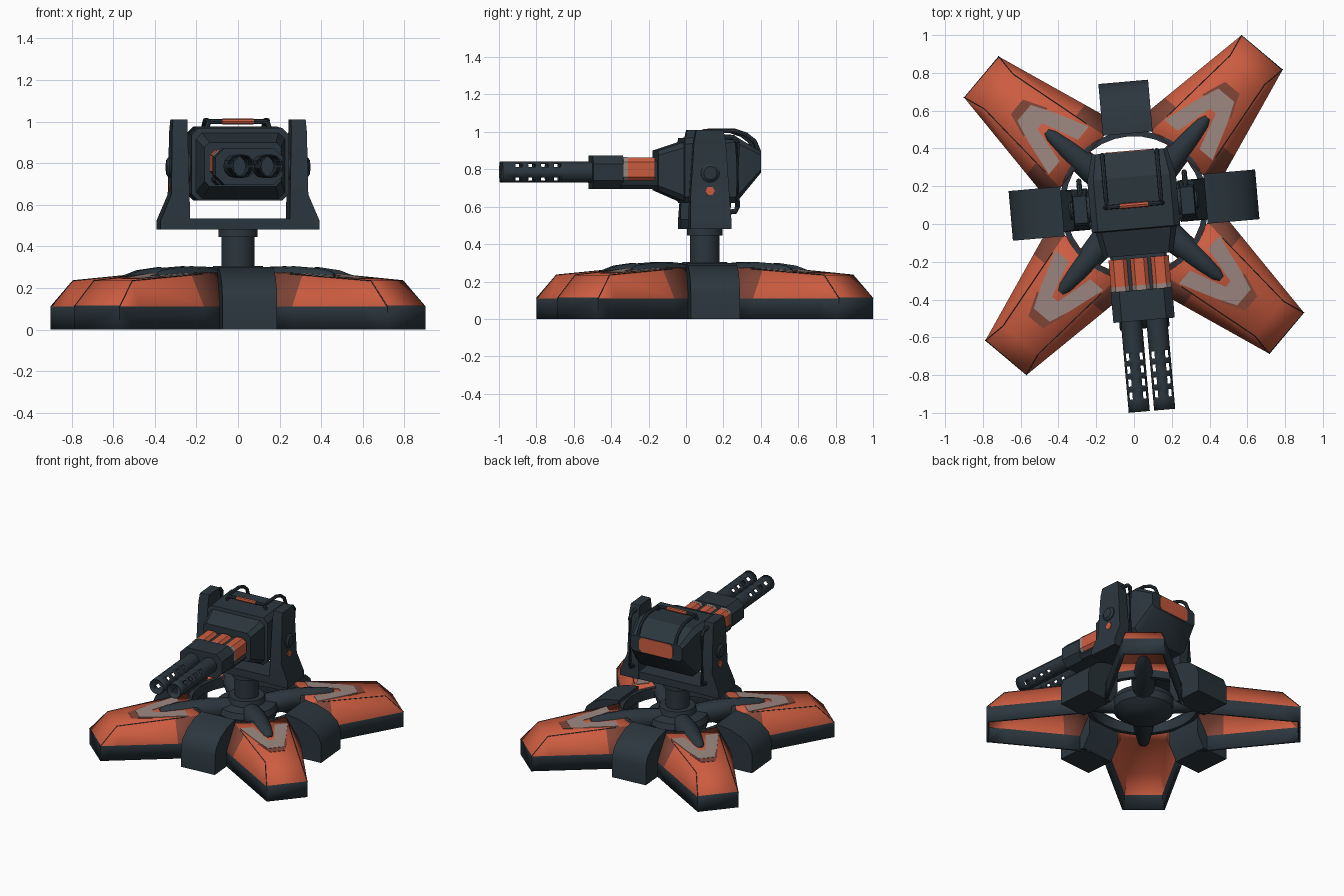
import bpy, bmesh
from math import sin, cos, pi, radians
from mathutils import Matrix, Vector

cube = bpy.data.objects.get("Cube")
if cube:
    bpy.data.objects.remove(cube, do_unlink=True)


def material(name, rgb):
    m = bpy.data.materials.new(name)
    m.use_nodes = True
    m.diffuse_color = (*rgb, 1)
    m.node_tree.nodes["Principled BSDF"].inputs["Base Color"].default_value = (*rgb, 1)
    return m


slate = material("dark slate", (0.024, 0.037, 0.047))
orange = material("burnt orange", (0.6, 0.107, 0.051))
grey = material("worn grey", (0.33, 0.24, 0.215))
brown = material("scorched brown", (0.22, 0.06, 0.038))

# Whole model is turned slightly about its column
TURN = Matrix.Translation((0, 0.1, 0)) @ Matrix.Rotation(radians(5), 4, "Z")
made = {32: [], 76: []}  # objects grouped by smoothing angle


def spun(deg):
    return Matrix.Rotation(radians(deg), 4, "Z")


def loft(name, rings, mats=slate, xf=None, closed=True, caps=(True, True),
         loop=False, rule=None, shell=0, drop=None, smooth=32):
    """Skin a list of point rings; rule(face centre) picks the material."""
    bm = bmesh.new()
    vs = [[bm.verts.new(p) for p in r] for r in rings]
    n = len(rings[0])
    pairs = list(zip(vs, vs[1:])) + ([(vs[-1], vs[0])] if loop else [])
    for i, (a, b) in enumerate(pairs):
        for j in range(n if closed else n - 1):
            if drop and drop(i, j):
                continue
            k = (j + 1) % n
            bm.faces.new((a[j], a[k], b[k], b[j]))
    if not loop:
        for want, ring in zip(caps, (vs[0], vs[-1])):
            if want:
                bm.faces.new(ring)
    bmesh.ops.recalc_face_normals(bm, faces=bm.faces)
    if rule:
        for f in bm.faces:
            f.material_index = rule(f.calc_center_median())
    me = bpy.data.meshes.new(name)
    bm.to_mesh(me)
    bm.free()
    for m in (mats if isinstance(mats, list) else [mats]):
        me.materials.append(m)
    ob = bpy.data.objects.new(name, me)
    bpy.context.collection.objects.link(ob)
    ob.matrix_world = TURN @ (xf or Matrix())
    if shell:
        s = ob.modifiers.new("shell", "SOLIDIFY")
        s.thickness, s.offset = shell, -1
    made[smooth].append(ob)


def rect(x0, x1, y0, y1, z):
    return [(x0, y0, z), (x1, y0, z), (x1, y1, z), (x0, y1, z)]


def box(name, x, y, z, mat=slate):
    loft(name, [rect(*x, *y, z[0]), rect(*x, *y, z[1])], mat)


def octo(y, hx, z0, z1, c, cx=0):
    """Chamfered rectangle facing along y."""
    pts = [(hx, z0 + c), (hx, z1 - c), (hx - c, z1), (c - hx, z1),
           (-hx, z1 - c), (-hx, z0 + c), (c - hx, z0), (hx - c, z0)]
    return [(cx + x, y, z) for x, z in pts]


def tube(name, path, radii, n=8, mat=slate, xf=None, **kw):
    path = [Vector(p) for p in path]
    if not isinstance(radii, list):
        radii = [radii] * len(path)
    rings = []
    for i, p in enumerate(path):
        d = path[min(i + 1, len(path) - 1)] - path[max(i - 1, 0)]
        q = d.to_track_quat("Z", "Y")
        rings.append([p + q @ Vector((radii[i] * cos(2 * pi * j / n),
                                      radii[i] * sin(2 * pi * j / n), 0)) for j in range(n)])
    loft(name, rings, mat, xf, **kw)


def lathe(name, profile):
    tube(name, [(0, 0, z) for r, z in profile], [r for r, z in profile], 32)


# Legs: hollow tapering shells with a dark rim
END, TOP, INNER = 1.056, 0.935, 0.36
def half(u): return 0.142 + 0.19 * (END - u)
def flat(u): return half(u) - 0.045 - 0.085 * (TOP - u)
def roof(u): return 0.235 + 0.07 * (TOP - u)


def leg_ring(u):
    right = [(u, half(u), 0), (u, half(u), 0.11), (u, flat(u), roof(u))]
    return right + [(x, -y, z) for x, y, z in reversed(right)]


tip = [(END, 0.142, 0), (END, 0.142, 0.11), (END - 0.004, 0.139, 0.115)]
tip += [(x, -y, z) for x, y, z in reversed(tip)]


def leg_paint(c):
    if c.z < 0.1:
        return 0
    return 2 if c.x < 0.5 and abs(c.y) > 0.15 else 1


def plate(name, pts, lift, mat, xf):
    """Thin painted plate lying on the leg roof."""
    loft(name, [[(u, v, roof(u) + h) for u, v in pts] for h in (0, lift)], mat, xf)


for k in range(4):
    xf = spun(45 + 90 * k)
    loft("leg", [leg_ring(u) for u in (INNER, 0.54, TOP)] + [tip], [slate, orange, brown],
         xf, closed=False, caps=(False, True), rule=leg_paint, shell=0.022, smooth=76)
    plate("scorched_tip", [(0.68, -0.1), (0.81, -0.05), (0.81, 0.05), (0.68, 0.1)], 0.002, brown, xf)
    plate("grey_chevron_tip", [(0.65, -0.1), (0.76, -0.055), (0.76, 0.055), (0.65, 0.1)], 0.004, grey, xf)
    for s in (-1, 1):
        plate("grey_chevron_arm", [(0.65, s * 0.1), (0.65, s * 0.02), (0.45, s * 0.075), (0.45, s * 0.165)],
              0.004, grey, xf)
        tube("panel_seam", [(END, s * 0.142, 0.11), (TOP, s * flat(TOP), roof(TOP)),
                            (0.47, s * flat(0.47), roof(0.47))], 0.0025, 5, slate, xf)
    # Claw arm reaching from the hub over the leg
    tube("claw_arm", [(0.1, 0, 0.215), (0.25, 0, 0.228), (0.36, 0, 0.238), (0.48, 0, 0.245),
                      (0.57, 0, 0.25), (0.605, 0, 0.25)],
         [0.07, 0.075, 0.067, 0.052, 0.036, 0.018], 12, slate, xf)

    # Saddle box bridging two neighbouring legs
    side = [(0.655, 0), (0.655, 0.14), (0.63, 0.2), (0.57, 0.25), (0.48, 0.285), (0.38, 0.3), (0.38, 0.1), (0.44, 0)]
    loft("saddle_box", [[(x, w, z) for x, z in side] for w in (-0.132, 0.132)], slate, spun(90 * k))

# Ring joining the legs
loft("base_ring", [[(r * cos(a), r * sin(a), z) for r, z in
                    ((0.365, 0.2), (0.395, 0.2), (0.395, 0.275), (0.365, 0.275))]
                   for a in [2 * pi * i / 32 for i in range(32)]], loop=True)

# Hub, column and collar
lathe("hub", [(0.06, 0.095), (0.14, 0.115), (0.2, 0.16), (0.215, 0.21), (0.2, 0.25), (0.13, 0.265), (0.12, 0.305)])
lathe("column", [(0.08, 0.25), (0.08, 0.46)])
lathe("collar", [(0.095, 0.445), (0.095, 0.485)])

# Yoke
box("yoke_plate", (-0.26, 0.26), (-0.105, 0.105), (0.48, 0.535))
for s in (-1, 1):
    levels = [(0.24, 0.383, 0.11, 0.48), (0.24, 0.383, 0.11, 0.525), (0.243, 0.33, 0.105, 0.65),
              (0.25, 0.325, 0.085, 0.95), (0.25, 0.32, 0.072, 1.01)]
    loft("yoke_arm", [rect(s * a, s * b, -y, y, z) for a, b, y, z in levels])
    tube("pivot_cap", [(s * x, 0, 0.78) for x in (0.31, 0.335, 0.346)], [0.05, 0.05, 0.035], 20)
    tube("pivot_pin", [(s * 0.2, 0, 0.78), (s * 0.26, 0, 0.78)], 0.07, 20)
    tube("arm_marker", [(s * 0.322, 0, 0.685), (s * 0.334, 0, 0.685)], 0.025, 6, orange)
    # Pipe running down the rear of the arm
    tube("arm_pipe", [(s * 0.28, 0.06, 0.975), (s * 0.28, 0.13, 0.97), (s * 0.28, 0.152, 0.945),
                      (s * 0.28, 0.152, 0.6), (s * 0.28, 0.14, 0.575), (s * 0.28, 0.09, 0.57)], 0.014)

# Head
loft("head", [octo(-0.265, 0.185, 0.688, 0.9, 0.025), octo(-0.13, 0.215, 0.63, 0.945, 0.03),
              octo(-0.125, 0.235, 0.62, 0.968, 0.032), octo(0.15, 0.235, 0.62, 0.975, 0.032),
              octo(0.285, 0.2, 0.78, 0.895, 0.02)], smooth=32)
loft("rear_patch", [octo(y, 0.13, 0.784, 0.891, 0.02) for y in (0.28, 0.289)], orange)

# Top handle running back and down over the head
rail = [(0.14, 0.0, 1.0), (0.145, 0.03, 1.005), (0.145, 0.15, 1.005), (0.145, 0.21, 0.985),
        (0.145, 0.255, 0.95), (0.145, 0.28, 0.89)]
tube("handle", [(-x, y, z) for x, y, z in reversed(rail)] + rail, 0.012)
for s in (-1, 1):
    tube("handle_foot", [(s * 0.14, 0, 1.0), (s * 0.155, 0, 0.96)], 0.012)
tube("handle_grip", [(-0.075, 0, 1.0), (0.075, 0, 1.0)], 0.015, 8, orange)

# Gun housing: three orange lobes over a dark tray, worn band, front block
loft("housing_tray", [octo(y, 0.15, 0.695, 0.748, 0.02) for y in (-0.46, -0.24)])
box("housing_core", (-0.14, 0.14), (-0.46, -0.24), (0.72, 0.845))
for i in (-1, 0, 1):
    loft("housing_lobe", [octo(y, 0.051, 0.735, 0.864, 0.025, i * 0.109) for y in (-0.425, -0.28)], orange)
    loft("worn_band", [octo(y, 0.052, 0.735, 0.865, 0.025, i * 0.109) for y in (-0.45, -0.425)], grey)
loft("front_block", [octo(y, 0.163, 0.695, 0.873, 0.045) for y in (-0.612, -0.45)])

# Barrels: open tubes with four rows of vents
stops = [-0.6, -0.77]
for i in range(4):
    stops += [-0.78 - 0.069 * i, -0.818 - 0.069 * i]
stops += [-1.093]
for s in (-1, 1):
    tube("barrel", [(s * 0.0675, y, 0.785) for y in stops], 0.056, 12, caps=(True, False), shell=0.005,
         drop=lambda i, j: i in (2, 4, 6, 8) and j % 3 == 1)

# Smooth rounded parts, keep edges sharp
bpy.context.view_layer.update()
for angle, parts in made.items():
    bpy.ops.object.select_all(action="DESELECT")
    for ob in parts:
        ob.select_set(True)
    bpy.context.view_layer.objects.active = parts[0]
    bpy.ops.object.shade_smooth_by_angle(angle=radians(angle))
